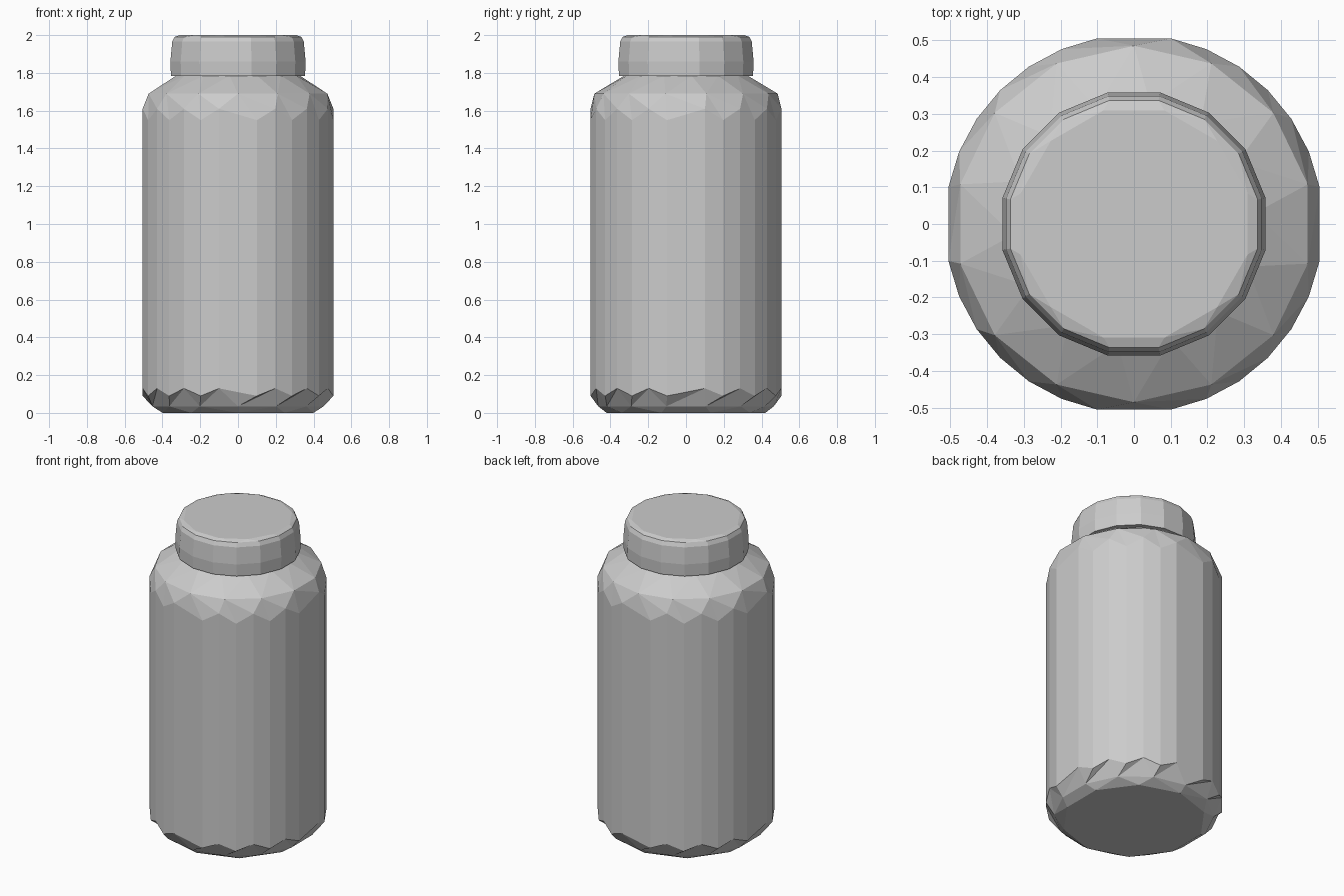
import bpy, bmesh, math

cube = bpy.data.objects.get("Cube")
if cube:
    bpy.data.objects.remove(cube)

GREY = (0.6, 0.6, 0.6, 1)
mat = bpy.data.materials.new("plain grey")
mat.use_nodes = True
mat.diffuse_color = GREY
mat.node_tree.nodes["Principled BSDF"].inputs["Base Color"].default_value = GREY


def regular(n, phase=0.5):
    return [(i + phase) / n * math.tau for i in range(n)]


# Wall outline: a 32-gon without the corners on the axes, leaving four wide flats
WALL = [i / 32 * math.tau for i in range(32) if i % 8]


def add_ring(bm, angles, radius, z, zigzag=0):
    """Ring of vertices whose heights alternate by zigzag."""
    return [(a, bm.verts.new((radius * math.cos(a), radius * math.sin(a),
                              z + zigzag * (-1) ** i)))
            for i, a in enumerate(angles)]


def bridge(bm, low, high):
    """Join two rings: quads when their angles match, else a triangle strip."""
    n, m = len(low), len(high)
    if n == m and all(abs(p[0] - q[0]) < 1e-6 for p, q in zip(low, high)):
        for i in range(n):
            j = (i + 1) % n
            bm.faces.new((low[i][1], low[j][1], high[j][1], high[i][1]))
        return
    i = j = 0
    while i < n or j < m:
        a = low[i + 1][0] if i + 1 < n else low[0][0] + math.tau
        b = high[j + 1][0] if j + 1 < m else high[0][0] + math.tau
        p, q = low[i % n][1], high[j % m][1]
        if j >= m or (i < n and a <= b):
            i += 1
            bm.faces.new((p, low[i % n][1], q))
        else:
            j += 1
            bm.faces.new((p, high[j % m][1], q))


def build(name, rings):
    bm = bmesh.new()
    loops = [add_ring(bm, *r) for r in rings]
    for low, high in zip(loops, loops[1:]):
        bridge(bm, low, high)
    bm.faces.new([v for _, v in reversed(loops[0])])
    bm.faces.new([v for _, v in loops[-1]])
    bmesh.ops.recalc_face_normals(bm, faces=bm.faces)
    mesh = bpy.data.meshes.new(name)
    bm.to_mesh(mesh)
    bm.free()
    mesh.materials.append(mat)
    bpy.context.collection.objects.link(bpy.data.objects.new(name, mesh))


# Jar body: chamfered base, straight wall, faceted shoulder
build("jar_body", [
    (regular(10), 0.42, 0),
    (regular(14), 0.465, 0.035),
    (WALL, 0.515, 0.11, 0.02),
    (WALL, 0.515, 1.58, 0.03),
    (regular(14), 0.485, 1.69),
    (regular(14, 0.2), 0.33, 1.785),
])

# Lid: slightly tapered with a bevelled rim
LID = regular(16)
build("lid", [
    (LID, 0.362, 1.783),
    (LID, 0.365, 1.86),
    (LID, 0.355, 1.965),
    (LID, 0.343, 1.99),
    (regular(12), 0.32, 2.0),
])
